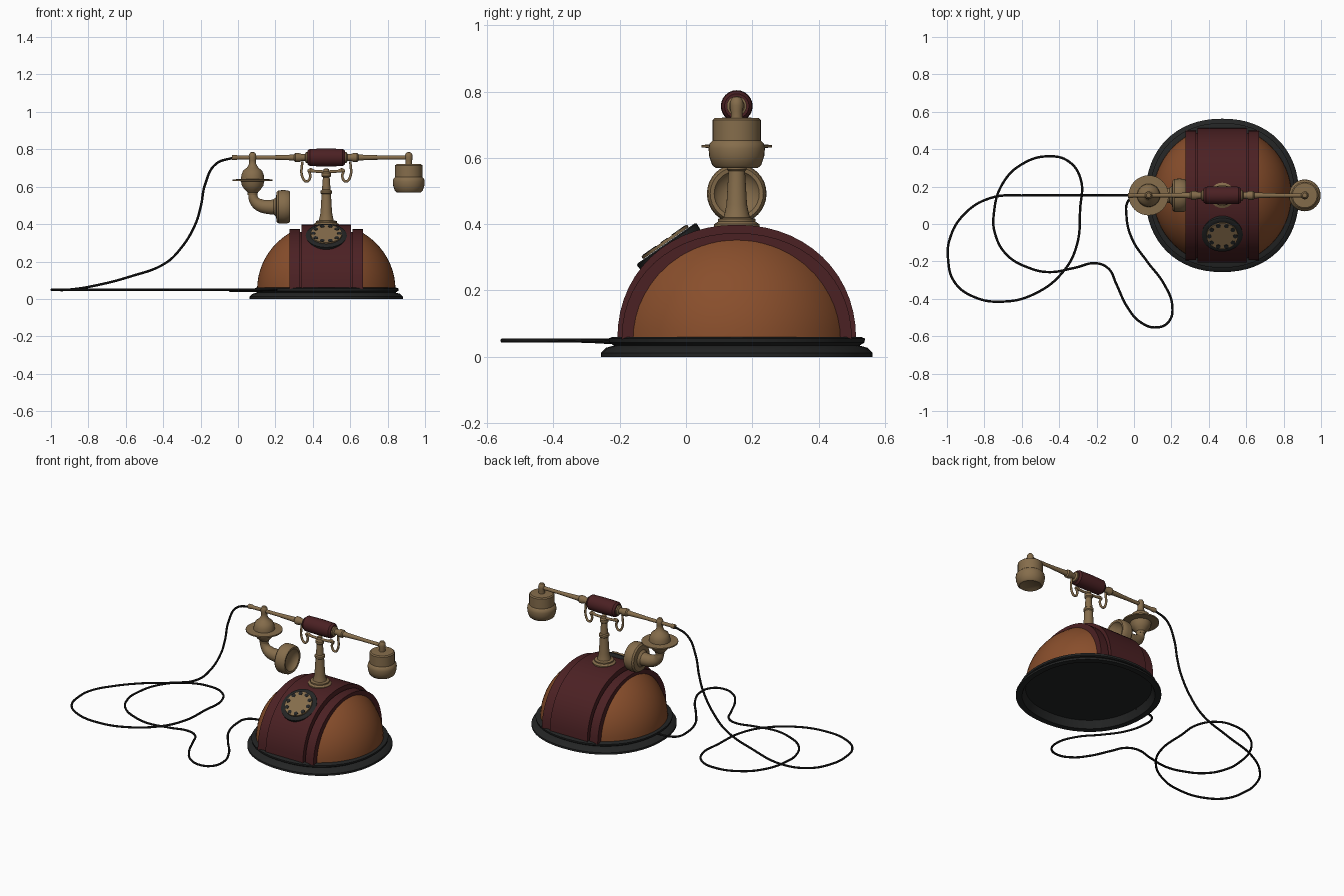
import bpy, bmesh, math
from mathutils import Matrix, Vector

if "Cube" in bpy.data.objects:
    bpy.data.objects.remove(bpy.data.objects["Cube"])

CX, CY = 0.472, 0.153      # centre of the phone body
BAR_Z = 0.756              # height of the handset bar


def material(name, rgb):
    m = bpy.data.materials.new(name)
    m.diffuse_color = (*rgb, 1)
    m.use_nodes = True
    m.node_tree.nodes["Principled BSDF"].inputs["Base Color"].default_value = m.diffuse_color
    return m


WOOD = material("orange_brown_wood", (0.25, 0.077, 0.025))
MAROON = material("maroon", (0.071, 0.015, 0.017))
BRASS = material("dull_brass", (0.235, 0.152, 0.071))
BLACK = material("black", (0.017, 0.018, 0.018))
CORD = material("cord_black", (0.011, 0.011, 0.011))


def smooth(obj, angle):
    bpy.ops.object.select_all(action='DESELECT')
    obj.select_set(True)
    bpy.context.view_layer.objects.active = obj
    bpy.ops.object.shade_smooth_by_angle(angle=math.radians(angle))


def finish(name, verts, faces, mat, matrix, angle=35):
    me = bpy.data.meshes.new(name)
    me.from_pydata(verts, [], faces)
    me.transform(matrix)
    bm = bmesh.new()
    bm.from_mesh(me)
    bmesh.ops.remove_doubles(bm, verts=bm.verts, dist=1e-5)
    bmesh.ops.recalc_face_normals(bm, faces=bm.faces)
    bm.to_mesh(me)
    bm.free()
    me.materials.append(mat)
    obj = bpy.data.objects.new(name, me)
    bpy.context.collection.objects.link(obj)
    smooth(obj, angle)
    return obj


def super_point(a, n):
    c, s = math.cos(a), math.sin(a)
    return (math.copysign(abs(c) ** (2 / n), c), math.copysign(abs(s) ** (2 / n), s))


def lathe(name, profile, mat, matrix, sides=32, n=2.0):
    """Turn (radius, height) points round z; n > 2 squares the outline a little."""
    verts, faces = [], []
    for r, z in profile:
        for i in range(sides):
            x, y = super_point(2 * math.pi * i / sides, n)
            verts.append((r * x, r * y, z))
    for j in range(len(profile) - 1):
        for i in range(sides):
            k = (i + 1) % sides
            faces.append((j * sides + i, j * sides + k, (j + 1) * sides + k, (j + 1) * sides + i))
    return finish(name, verts, faces, mat, matrix)


def arch(name, x0, x1, ry, rz, mat, steps=28):
    """Half-round slab across the body, extruded along x."""
    pts = [super_point(math.pi * i / steps, 2.1) for i in range(steps + 1)]
    verts = [(x, ry * p[0], rz * p[1]) for x in (x0, x1) for p in pts]
    m = steps + 1
    faces = [(i, (i + 1) % m, m + (i + 1) % m, m + i) for i in range(m)]
    faces += [tuple(range(m)), tuple(range(m, 2 * m))]
    return finish(name, verts, faces, mat, Matrix.Translation((CX, CY, 0.053)))


def tube(name, points, radius, mat, radii=None, res=6, bevel=3):
    """Round tube along a smooth path."""
    cu = bpy.data.curves.new(name, 'CURVE')
    cu.dimensions = '3D'
    cu.bevel_depth = radius
    cu.bevel_resolution = bevel
    cu.resolution_u = res
    cu.use_fill_caps = True
    sp = cu.splines.new('BEZIER')
    sp.bezier_points.add(len(points) - 1)
    for i, (bp, p) in enumerate(zip(sp.bezier_points, points)):
        bp.co = p
        bp.handle_left_type = bp.handle_right_type = 'AUTO'
        bp.radius = radii[i] if radii else 1
    cu.materials.append(mat)
    obj = bpy.data.objects.new(name, cu)
    bpy.context.collection.objects.link(obj)
    bpy.ops.object.select_all(action='DESELECT')
    obj.select_set(True)
    bpy.context.view_layer.objects.active = obj
    bpy.ops.object.convert(target='MESH')
    smooth(bpy.context.view_layer.objects.active, 40)


def at(x, y, z):
    return Matrix.Translation((x, y, z))


BODY = at(CX, CY, 0)
ALONG_X = Matrix.Rotation(math.pi / 2, 4, 'Y')

# Stepped base, hollow underneath
lathe("base", [(0, 0.045), (0.355, 0.045), (0.375, 0), (0.41, 0), (0.41, 0.012), (0.395, 0.027),
               (0.37, 0.034), (0.385, 0.043), (0.387, 0.055), (0.375, 0.06), (0, 0.06)],
      BLACK, BODY, 64, 2.18)

# Wooden dome sides: a dome cut away under the bands
for s, label in ((-1, "left"), (1, "right")):
    dome = lathe("dome_" + label, [(0.37 * math.cos(a), 0.05 + 0.357 * math.sin(a))
                                   for a in [math.pi / 2 * i / 16 for i in range(17)]], WOOD, BODY, 64)
    bm = bmesh.new()
    bm.from_mesh(dome.data)
    bmesh.ops.bisect_plane(bm, geom=bm.verts[:] + bm.edges[:] + bm.faces[:], clear_inner=True,
                           plane_co=(CX + s * 0.185, 0, 0), plane_no=(s, 0, 0))
    bm.to_mesh(dome.data)
    bm.free()

# Maroon bands over the dome, with a groove each side
arch("centre_band", -0.132, 0.132, 0.36, 0.345, MAROON)
for side, label in ((-1, "left"), (1, "right")):
    arch("groove_" + label, side * 0.125, side * 0.145, 0.335, 0.305, MAROON)
    arch("side_band_" + label, side * 0.14, side * 0.197, 0.347, 0.32, MAROON)

# Rotary dial, tilted toward the front
DIAL = at(CX, -0.06, 0.342) @ Matrix.Rotation(math.radians(35), 4, 'X')
lathe("dial_body", [(0, -0.032), (0.108, -0.032), (0.11, -0.004), (0.104, 0), (0.09, 0), (0, 0)],
      BLACK, DIAL, 40)
lathe("dial_plate", [(0, 0.001), (0.084, 0.001), (0.084, 0.01), (0, 0.01)], BRASS, DIAL, 40)
for i in range(10):
    a = 2 * math.pi * i / 10
    spot = DIAL @ at(0.07 * math.cos(a), 0.07 * math.sin(a), 0)
    lathe("finger_hole_%d" % i, [(0.0125, 0.008), (0.0125, 0.012), (0, 0.012)], BLACK, spot, 12)

# Column
lathe("column", [(0, 0.385), (0.068, 0.385), (0.068, 0.4), (0.056, 0.408), (0.056, 0.416),
                 (0.04, 0.42), (0.036, 0.435), (0.031, 0.46), (0.025, 0.56), (0.03, 0.565),
                 (0.03, 0.578), (0.023, 0.584), (0.018, 0.65), (0.025, 0.656), (0.025, 0.672),
                 (0.016, 0.68), (0.014, 0.695), (0, 0.698)], BRASS, BODY, 24)

# Cradle: cross arm and two curled hooks
tube("cradle_arm", [(CX - 0.1, CY, 0.685), (CX, CY, 0.68), (CX + 0.1, CY, 0.685)], 0.008, BRASS)
for s, label in ((-1, "left"), (1, "right")):
    tube("cradle_hook_" + label,
         [(CX + s * x, CY, z) for x, z in
          ((0.06, 0.682), (0.09, 0.69), (0.085, 0.655), (0.105, 0.628), (0.127, 0.65), (0.129, 0.735))],
         0.007, BRASS)

# Handset bar with turned collars, mirrored about the grip
HANDSET = at(0, CY, BAR_Z) @ ALONG_X
half = [(0, 0.08), (0.03, 0.09), (0.03, 0.108), (0.018, 0.114), (0.018, 0.13), (0.024, 0.145),
        (0.024, 0.165), (0.017, 0.172), (0.015, 0.19), (0.011, 0.30), (0.011, 0.44)]
cord_end = [(0.011, 0.475), (0.014, 0.48), (0.014, 0.503), (0, 0.505)]
lathe("handset_bar_left", [(r, CX - x) for r, x in half + cord_end], BRASS, HANDSET, 20)
lathe("handset_bar_right", [(r, CX + x) for r, x in half + [(0, 0.44)]], BRASS, HANDSET, 20)
lathe("handset_grip", [(r, CX + x) for r, x in
                       ((0, -0.1), (0.037, -0.1), (0.046, -0.088), (0.048, 0), (0.046, 0.088),
                        (0.037, 0.1), (0, 0.1))], MAROON, HANDSET, 24)

# Knob shared by both ends of the handset
knob = [(0, 0.786), (0.012, 0.783), (0.019, 0.772), (0.021, 0.758), (0.018, 0.74)]

# Earpiece cup
lathe("earpiece", knob + [(0.018, 0.722), (0.066, 0.72), (0.073, 0.714), (0.073, 0.652), (0.082, 0.643),
                          (0.085, 0.628), (0.083, 0.605), (0.074, 0.578), (0.064, 0.57), (0.054, 0.572),
                          (0.045, 0.577), (0, 0.578)], BRASS, at(0.913, CY, 0), 32)

# Mouthpiece bulb with wide thin flange
lathe("mouthpiece_bulb", knob + [(0.018, 0.725), (0.024, 0.712), (0.032, 0.7), (0.05, 0.687), (0.06, 0.662),
                                 (0.062, 0.641), (0.107, 0.639), (0.107, 0.631), (0.062, 0.629),
                                 (0.057, 0.605), (0.042, 0.584), (0.028, 0.57), (0.026, 0.555),
                                 (0, 0.555)], BRASS, at(0.078, CY, 0), 32)

# Curved neck and bell of the mouthpiece
tube("mouthpiece_neck", [(0.078, CY, 0.57), (0.085, CY, 0.53), (0.115, CY, 0.502),
                         (0.16, CY, 0.492), (0.21, CY, 0.492)], 0.03, BRASS,
     radii=[0.75, 0.9, 1.15, 1.3, 1.4], bevel=5)
lathe("mouthpiece_bell", [(0, 0.19), (0.04, 0.19), (0.052, 0.203), (0.08, 0.207), (0.088, 0.216),
                          (0.09, 0.245), (0.087, 0.27), (0.08, 0.279), (0.068, 0.277), (0.058, 0.262),
                          (0.03, 0.25), (0, 0.25)], BRASS, at(0, CY, 0.492) @ ALONG_X, 32)

# Cord: hangs from the handset, then loops on the table back to the base
hang = [(-0.02, 0.757), (-0.12, 0.72), (-0.175, 0.615), (-0.2, 0.49), (-0.23, 0.395), (-0.31, 0.265),
        (-0.39, 0.19), (-0.575, 0.12)]
loop = [(-0.91, 0.05), (-0.985, -0.08), (-0.994, -0.19), (-0.96, -0.31), (-0.855, -0.39),
        (-0.705, -0.415), (-0.535, -0.375), (-0.375, -0.25), (-0.305, -0.11), (-0.288, 0.08),
        (-0.285, 0.24), (-0.35, 0.335), (-0.455, 0.362), (-0.59, 0.325), (-0.7, 0.22),
        (-0.75, 0.05), (-0.742, -0.055), (-0.68, -0.165), (-0.56, -0.235), (-0.455, -0.257),
        (-0.32, -0.235), (-0.2, -0.21), (-0.135, -0.24), (-0.095, -0.32), (-0.035, -0.445),
        (0.035, -0.525), (0.12, -0.553), (0.185, -0.523), (0.205, -0.44), (0.16, -0.32),
        (0.07, -0.2), (-0.01, -0.08), (-0.04, 0.04), (-0.03, 0.125), (0.02, 0.155), (0.12, 0.155)]
path = [(x, CY, z) for x, z in hang] + [(-0.77, 0.138, 0.07)]
path += [(x, y, 0.049 if i < 30 else 0.044) for i, (x, y) in enumerate(loop)]
tube("cord", path, 0.0065, CORD, res=8, bevel=2)
